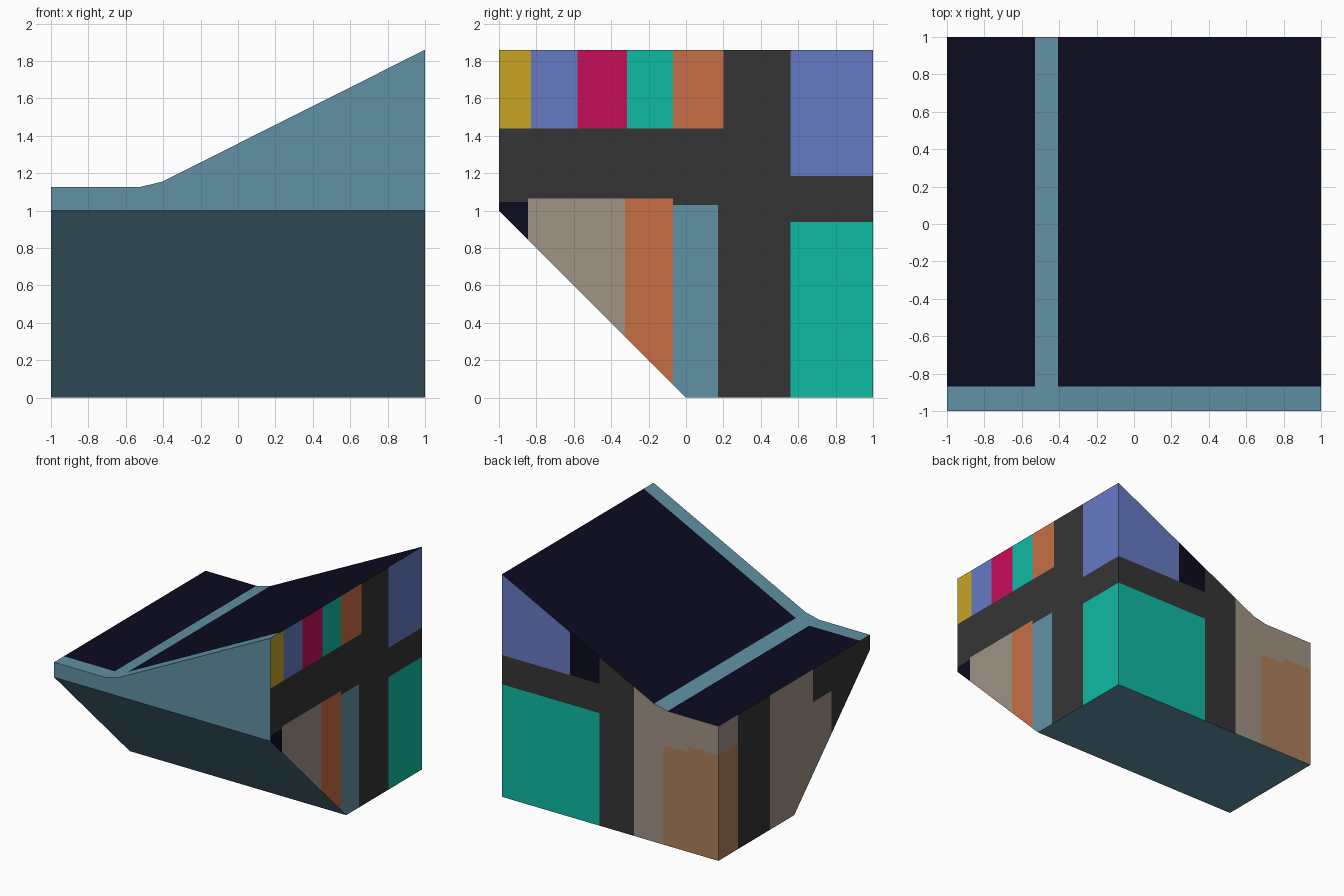
import bpy
import bmesh
from mathutils import Vector

if "Cube" in bpy.data.objects:
    bpy.data.objects.remove(bpy.data.objects["Cube"])

COLOURS = {
    "steel_blue": "6091A3", "navy": "0B0B1F", "charcoal": "353535",
    "taupe": "A09385", "orange": "C86E46", "teal": "10BAA3",
    "periwinkle": "667AC4", "mustard": "C7A424", "crimson": "C60E59",
    "tan": "AD7F5B",
}
INDEX = {name: i for i, name in enumerate(COLOURS)}


def linear(hex_code):
    vals = [int(hex_code[i:i + 2], 16) / 255 for i in (0, 2, 4)]
    return [c / 12.92 if c <= 0.04045 else ((c + 0.055) / 1.055) ** 2.4 for c in vals] + [1]


def side_faces(bm, direction):
    bm.normal_update()
    return [f for f in bm.faces if f.normal.dot(Vector(direction)) > 0.8]


def cut(bm, direction, axis, value):
    """Slice only the faces that look in one direction."""
    faces = side_faces(bm, direction)
    geom = set(faces)
    for f in faces:
        geom.update(f.edges)
        geom.update(f.verts)
    co, no = Vector(), Vector()
    co[axis], no[axis] = value, 1
    bmesh.ops.bisect_plane(bm, geom=list(geom), dist=1e-4, plane_co=co, plane_no=no)


def paint(bm, direction, axes, base, panels):
    """Panels are (colour, u0, u1, v0, v1) on the two given axes; later ones win."""
    for k, axis in enumerate(axes):
        values = {v for p in panels for v in p[1 + 2 * k:3 + 2 * k]}
        for v in sorted(values):
            cut(bm, direction, axis, v)
    for f in side_faces(bm, direction):
        c = f.calc_center_median()
        u, v = c[axes[0]], c[axes[1]]
        f.material_index = INDEX[base]
        for name, u0, u1, v0, v1 in panels:
            if u0 < u < u1 and v0 < v < v1:
                f.material_index = INDEX[name]


# wedge block: side profile pulled through the depth
bm = bmesh.new()
profile = [(-1, 0), (1, 0), (1, 1.86), (-0.405, 1.155), (-0.53, 1.125), (-1, 1.125)]
face = bm.faces.new([bm.verts.new((x, -1, z)) for x, z in profile])
ext = bmesh.ops.extrude_face_region(bm, geom=[face], use_keep_orig=True)
bmesh.ops.translate(bm, vec=(0, 2, 0),
                    verts=[g for g in ext["geom"] if isinstance(g, bmesh.types.BMVert)])

# undercut slope at the lower front
res = bmesh.ops.bisect_plane(bm, geom=bm.verts[:] + bm.edges[:] + bm.faces[:], dist=1e-4,
                             plane_co=(0, 0, 0), plane_no=(0, -1, -1), clear_outer=True)
bmesh.ops.edgeloop_fill(bm, edges=[g for g in res["geom_cut"] if isinstance(g, bmesh.types.BMEdge)])
bmesh.ops.recalc_face_normals(bm, faces=bm.faces[:])
for f in bm.faces:
    f.material_index = INDEX["steel_blue"]

# top: dark panels framed by a front border and a cross strip
paint(bm, (0, 0, 1), (0, 1), "steel_blue", [
    ("navy", -1.1, -0.53, -0.87, 1.1),
    ("navy", -0.405, 1.1, -0.87, 1.1)])

# right side: rows of coloured panels
paint(bm, (1, 0, 0), (1, 2), "charcoal", [
    ("mustard", -1.1, -0.83, 1.44, 2),
    ("periwinkle", -0.83, -0.58, 1.44, 2),
    ("crimson", -0.58, -0.315, 1.44, 2),
    ("teal", -0.315, -0.07, 1.44, 2),
    ("orange", -0.07, 0.2, 1.44, 2),
    ("periwinkle", 0.56, 1.1, 1.185, 2),
    ("teal", 0.56, 1.1, -1, 0.94),
    ("navy", -1.1, -0.845, -1, 1.045),
    ("taupe", -0.845, -0.325, -1, 1.065),
    ("orange", -0.325, -0.07, -1, 1.065),
    ("steel_blue", -0.07, 0.17, -1, 1.03)])

# back
paint(bm, (0, 1, 0), (0, 2), "charcoal", [
    ("periwinkle", 0.37, 1.1, 1.185, 2),
    ("navy", 0.10, 0.37, 1.185, 2),
    ("teal", 0.10, 1.1, -1, 0.94),
    ("taupe", -1.1, -0.22, -1, 2),
    ("tan", -0.72, -0.49, -1, 0.83),
    ("tan", -1.1, -0.72, -1, 0.88)])

# left side
paint(bm, (-1, 0, 0), (1, 2), "charcoal", [
    ("taupe", 0.74, 1.1, -1, 2),
    ("tan", 0.74, 1.1, -1, 0.88),
    ("taupe", -0.25, 0.32, -1, 2),
    ("taupe", -0.49, -0.25, -1, 0.85)])

# tidy cuts that carry no colour change
bmesh.ops.dissolve_limit(bm, angle_limit=0.01, verts=bm.verts[:], edges=bm.edges[:],
                         delimit={'MATERIAL'})

mesh = bpy.data.meshes.new("wedge_block")
bm.to_mesh(mesh)
bm.free()
for name, code in COLOURS.items():
    mat = bpy.data.materials.new(name)
    mat.diffuse_color = linear(code)
    mat.use_nodes = True
    mat.node_tree.nodes["Principled BSDF"].inputs["Base Color"].default_value = mat.diffuse_color
    mesh.materials.append(mat)
bpy.context.collection.objects.link(bpy.data.objects.new("wedge_block", mesh))
